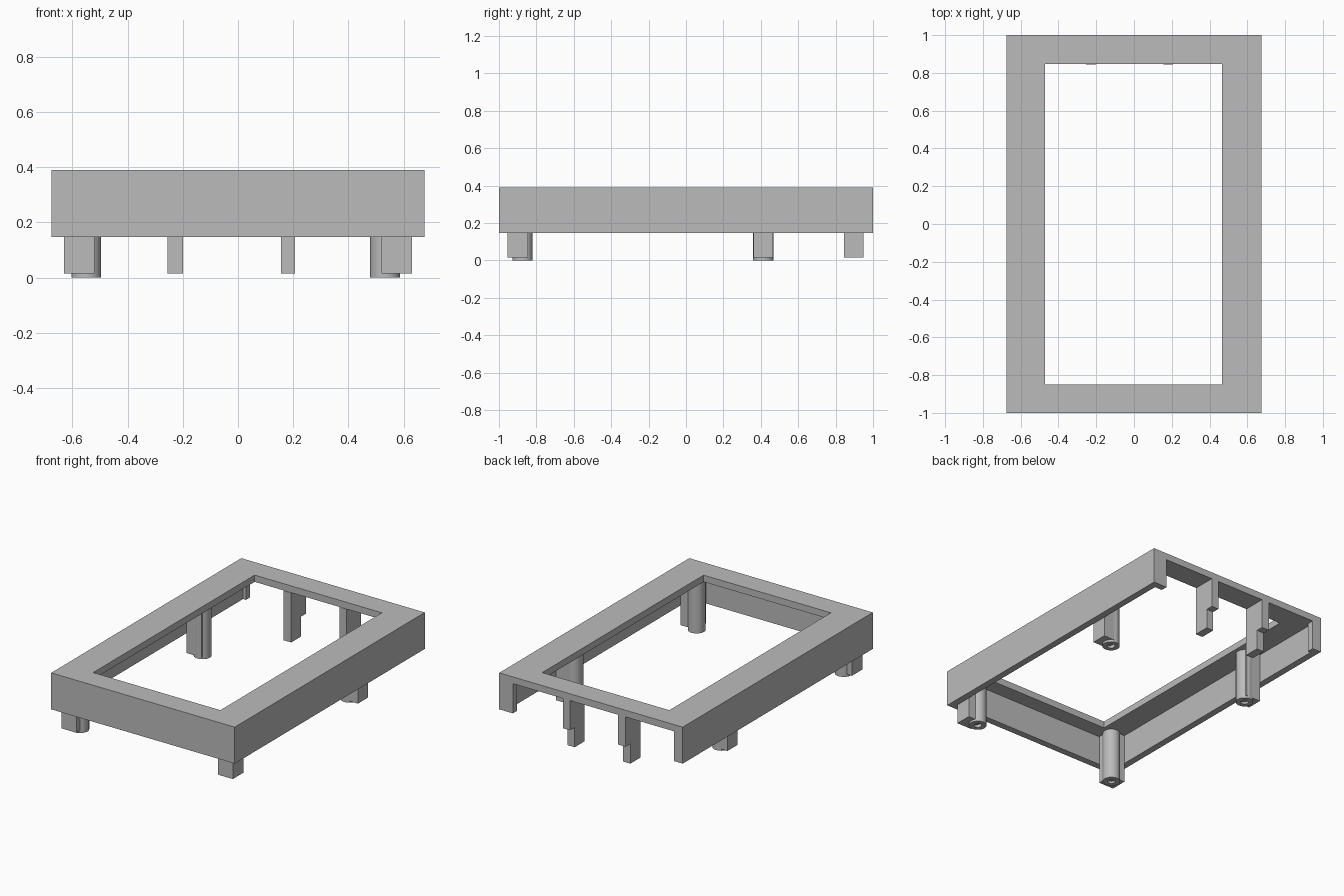
import bpy, bmesh, math
from mathutils import Matrix, Vector

if "Cube" in bpy.data.objects:
    bpy.data.objects.remove(bpy.data.objects["Cube"])

GREY = (0.5, 0.5, 0.5, 1)
mat = bpy.data.materials.new("plain_grey")
mat.use_nodes = True
mat.diffuse_color = GREY
mat.node_tree.nodes["Principled BSDF"].inputs["Base Color"].default_value = GREY

HX, HY = 0.676, 1.0              # half width and half depth
TOP, RIM, T = 0.39, 0.147, 0.045  # top, wall bottom, sheet thickness
UNDER = TOP - T                  # underside of the top plate


def finish(bm, name, smooth=False):
    bmesh.ops.recalc_face_normals(bm, faces=bm.faces)
    mesh = bpy.data.meshes.new(name)
    bm.to_mesh(mesh)
    bm.free()
    mesh.materials.append(mat)
    obj = bpy.data.objects.new(name, mesh)
    bpy.context.collection.objects.link(obj)
    if smooth:
        bpy.ops.object.select_all(action='DESELECT')
        obj.select_set(True)
        bpy.context.view_layer.objects.active = obj
        bpy.ops.object.shade_smooth_by_angle(angle=math.radians(35))
    return obj


def prism(name, outline, direction):
    """Extrude a closed outline of 3D points along a direction."""
    bm = bmesh.new()
    face = bm.faces.new([bm.verts.new(p) for p in outline])
    ext = bmesh.ops.extrude_face_region(bm, geom=[face], use_keep_orig=True)
    verts = [g for g in ext["geom"] if isinstance(g, bmesh.types.BMVert)]
    bmesh.ops.translate(bm, verts=verts, vec=Vector(direction))
    return finish(bm, name)


def rect(x0, x1, y0, y1, z):
    return [(x0, y0, z), (x1, y0, z), (x1, y1, z), (x0, y1, z)]


# Top plate with a rectangular opening
bm = bmesh.new()
loops = [[bm.verts.new(p) for p in rect(*r)] for r in (
    (-HX, HX, -HY, HY, UNDER), (-HX, HX, -HY, HY, TOP),
    (-0.471, 0.466, -0.851, 0.848, TOP), (-0.471, 0.466, -0.851, 0.848, UNDER))]
for a, b in zip(loops, loops[1:] + loops[:1]):
    for i in range(4):
        j = (i + 1) % 4
        bm.faces.new((a[i], a[j], b[j], b[i]))
finish(bm, "top_plate")

# Side and front walls, with short returns at the open back
ix, iy = HX - T, HY - T
wall = [(-HX, -HY), (HX, -HY), (HX, HY), (HX - 0.1, HY), (HX - 0.1, iy), (ix, iy),
        (ix, -iy), (-ix, -iy), (-ix, iy), (-HX + 0.066, iy), (-HX + 0.066, HY), (-HX, HY)]
prism("walls", [(x, y, RIM) for x, y in wall], (0, 0, UNDER - RIM))


def boss(name, x, y):
    """Round screw post with a blind bore."""
    r, bore, depth = 0.054, 0.024, 0.2
    bm = bmesh.new()
    pts = [(r, UNDER), (r, 0), (bore, 0), (bore, depth), (0, depth)]
    verts = [bm.verts.new((px, 0, pz)) for px, pz in pts]
    edges = [bm.edges.new(e) for e in zip(verts, verts[1:])]
    bmesh.ops.spin(bm, geom=verts + edges, cent=(0, 0, 0), axis=(0, 0, 1),
                   angle=math.tau, steps=40)
    bmesh.ops.remove_doubles(bm, verts=bm.verts, dist=0.0001)
    bmesh.ops.transform(bm, matrix=Matrix.Translation((x, y, 0)), verts=bm.verts)
    finish(bm, name, smooth=True)


# Four screw posts, each backed by a square block against the wall
for side, sx, cx in (("right", -1, -0.55), ("left", 1, 0.533)):
    for place, cy, y0, y1 in (("front", -0.874, -iy, -0.845), ("rear", 0.413, 0.36, 0.465)):
        boss(f"{place}_{side}_screw_post", cx, cy)
        x0, x1 = sorted((sx * 0.52, sx * ix))
        prism(f"{place}_{side}_post_block", rect(x0, x1, y0, y1, 0.015),
              (0, 0, UNDER - 0.015))

# Two stepped legs across the open back
step = [(0.845, 0.015), (iy - 0.005, 0.015), (iy - 0.005, RIM), (HY, RIM),
        (HY, UNDER), (0.845, UNDER)]
for side, x0, x1 in (("right", -0.255, -0.2), ("left", 0.155, 0.207)):
    prism(f"back_{side}_leg", [(x0, y, z) for y, z in step], (x1 - x0, 0, 0))
